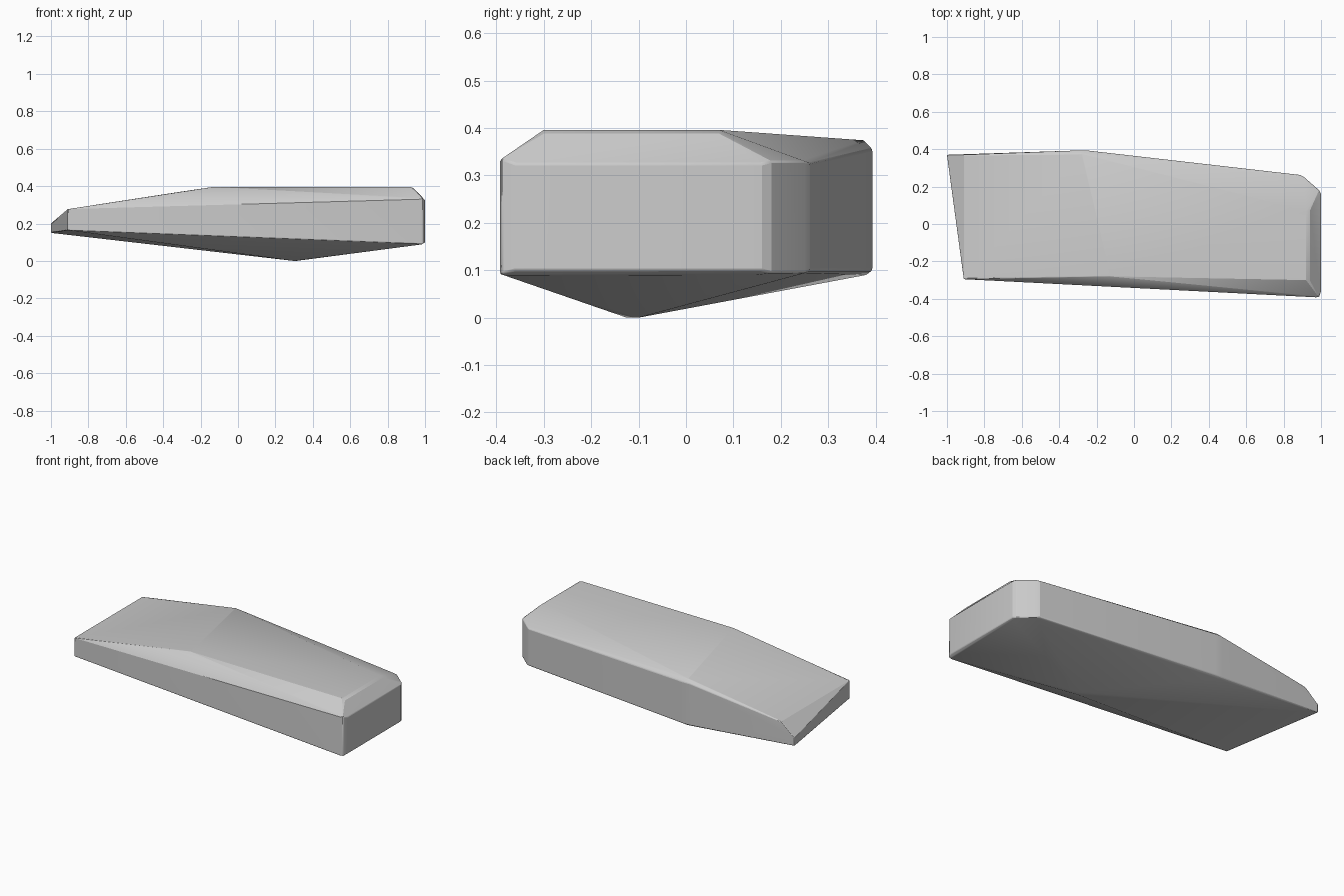
import bpy, bmesh, math

cube = bpy.data.objects.get("Cube")
if cube:
    bpy.data.objects.remove(cube, do_unlink=True)

# Plain grey stone
stone = bpy.data.materials.new("grey_stone")
stone.use_nodes = True
grey = (0.6, 0.6, 0.6, 1)
stone.diffuse_color = grey
stone.node_tree.nodes["Principled BSDF"].inputs["Base Color"].default_value = grey

# Upright edges of the slab: x, y, bottom z, top z
uprights = [
    (-1.0, 0.37, 0.15, 0.20),
    (-0.91, -0.295, 0.165, 0.277),
    (0.975, -0.392, 0.092, 0.33),
    (0.99, -0.389, 0.093, 0.335),
    (1.0, -0.36, 0.10, 0.325),
    (1.0, 0.16, 0.10, 0.325),
    (0.99, 0.18, 0.094, 0.33),
    (0.91, 0.25, 0.094, 0.33),
    (0.89, 0.262, 0.10, 0.325),
    (-0.25, 0.393, 0.10, 0.355),
    (-0.30, 0.393, 0.10, 0.355),
]
corners = [(x, y, z) for x, y, low, high in uprights for z in (low, high)]

# Rounded lower lip at the end and back
corners += [(0.98, -0.38, 0.088), (0.98, 0.15, 0.09), (-0.28, 0.38, 0.09)]

# Flat crown, sloping shoulder and the keel point underneath
corners += [
    (-0.91, 0.37, 0.277),
    (-0.13, -0.28, 0.396),
    (-0.28, 0.375, 0.374),
    (0.92, -0.30, 0.396),
    (0.92, 0.07, 0.396),
    (0.94, -0.30, 0.388),
    (0.94, 0.07, 0.388),
    (0.30, -0.125, 0.0),
    (0.31, -0.10, 0.0),
]

# Skin the corners into one faceted boulder
bm = bmesh.new()
for corner in corners:
    bm.verts.new(corner)
hull = bmesh.ops.convex_hull(bm, input=bm.verts[:])
loose = [v for v in bm.verts if not v.link_faces]
bmesh.ops.delete(bm, geom=loose, context="VERTS")
bmesh.ops.dissolve_limit(bm, angle_limit=math.radians(1),
                         verts=bm.verts[:], edges=bm.edges[:])
bmesh.ops.recalc_face_normals(bm, faces=bm.faces[:])

mesh = bpy.data.meshes.new("stone_slab")
bm.to_mesh(mesh)
bm.free()
mesh.materials.append(stone)
slab = bpy.data.objects.new("stone_slab", mesh)
bpy.context.collection.objects.link(slab)

# Soft worn edges
bevel = slab.modifiers.new("worn_edges", "BEVEL")
bevel.width = 0.004
bevel.segments = 2
bevel.limit_method = "ANGLE"
bevel.angle_limit = math.radians(40)

bpy.ops.object.select_all(action="DESELECT")
slab.select_set(True)
bpy.context.view_layer.objects.active = slab
bpy.ops.object.shade_smooth_by_angle(angle=math.radians(20))
